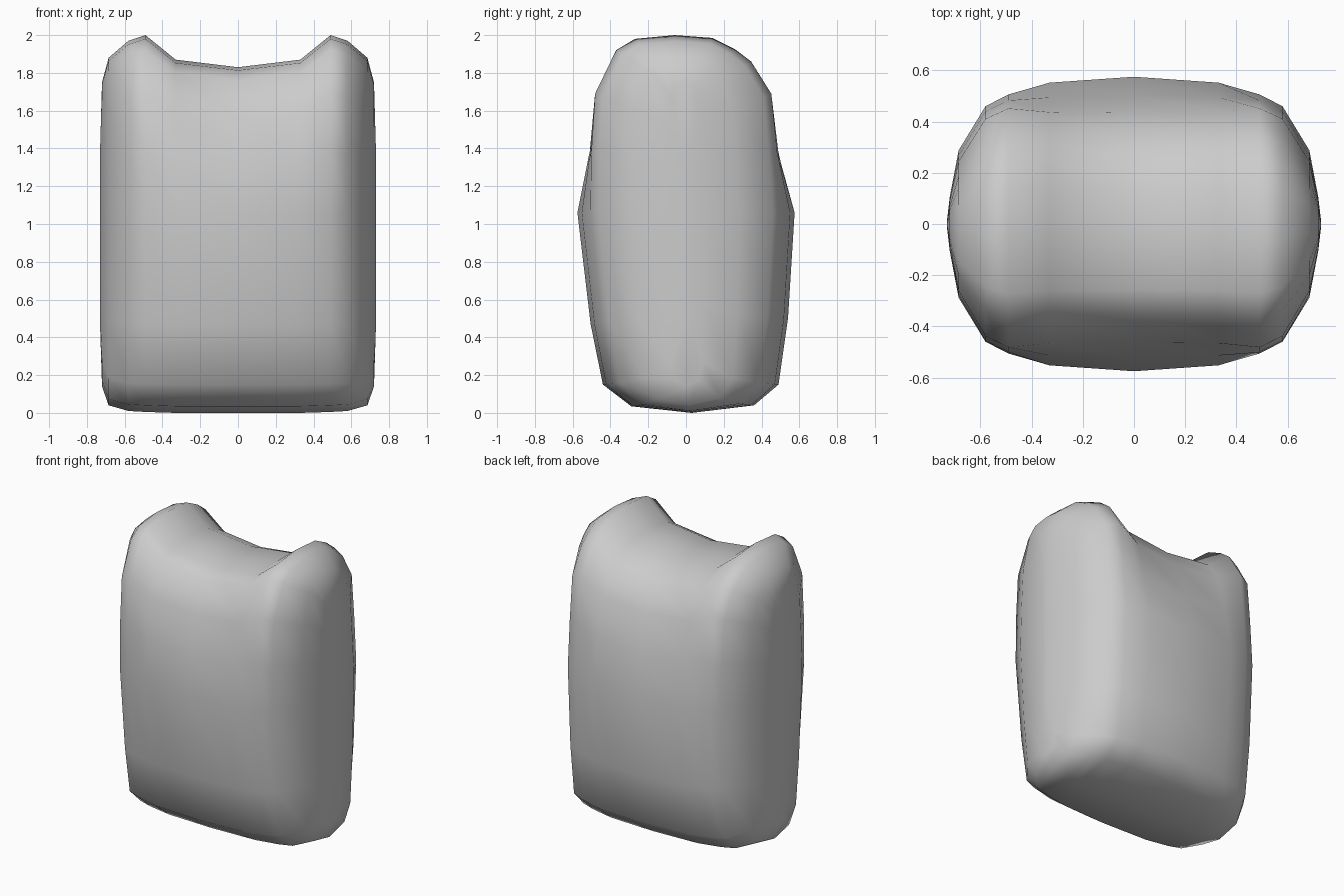
import bpy, bmesh

if "Cube" in bpy.data.objects:
    bpy.data.objects.remove(bpy.data.objects["Cube"])

MID = 1.06  # height of the deepest point

# side outline (y, z), closed loop
profile = [(0.03, 0.0), (0.36, 0.04), (0.49, 0.15), (0.54, 0.50), (0.575, 1.06),
           (0.515, 1.38), (0.455, 1.69), (0.345, 1.86), (0.26, 1.925), (0.14, 1.985),
           (-0.06, 2.0), (-0.27, 1.98), (-0.37, 1.92), (-0.485, 1.69), (-0.535, 1.38),
           (-0.575, 1.06), (-0.505, 0.47), (-0.44, 0.15), (-0.29, 0.035)]

# cross sections: x, depth scale low, depth scale at top, bottom z, top z
half = [(0.0, 1.0, 0.95, 0.0, 1.83),
        (0.33, 0.96, 0.96, 0.0, 1.87),
        (0.49, 0.88, 1.0, 0.005, 2.0),
        (0.58, 0.80, 0.91, 0.01, 1.97),
        (0.685, 0.50, 0.54, 0.04, 1.88),
        (0.72, 0.18, 0.20, 0.14, 1.75),
        (0.73, 0.03, 0.03, 0.45, 1.40)]
sections = [(-s[0],) + s[1:] for s in reversed(half[1:])] + half


def place(section, y, z):
    x, low, high, bottom, top = section
    if z > MID:
        t = (z - MID) / (2 - MID)
        k = low + (high - low) * min(1, t * 1.4)
        return (x, y * k, MID + t * (top - MID))
    return (x, y * low, bottom + z / MID * (MID - bottom))


# body lofted from side to side, with a saddle between the shoulders
bm = bmesh.new()
rings = [[bm.verts.new(place(s, y, z)) for y, z in profile] for s in sections]
n = len(profile)
for a, b in zip(rings, rings[1:]):
    for i in range(n):
        j = (i + 1) % n
        bm.faces.new((a[i], a[j], b[j], b[i]))
bm.faces.new(rings[0])
bm.faces.new(rings[-1])
bmesh.ops.recalc_face_normals(bm, faces=bm.faces[:])
for f in bm.faces:
    f.smooth = True
mesh = bpy.data.meshes.new("torso")
bm.to_mesh(mesh)
bm.free()
bpy.context.collection.objects.link(bpy.data.objects.new("torso", mesh))
